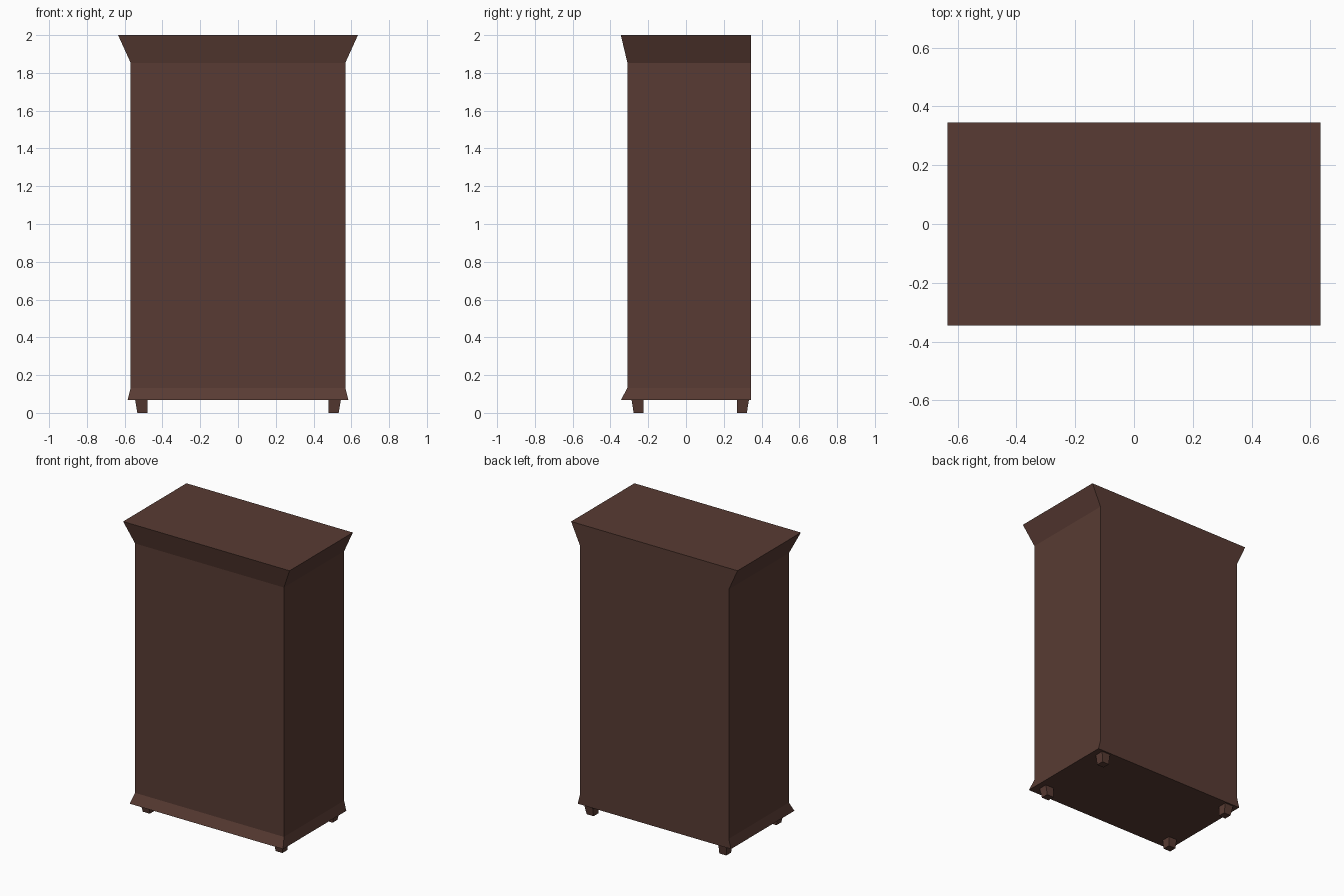
import bpy, bmesh

if "Cube" in bpy.data.objects:
    bpy.data.objects.remove(bpy.data.objects["Cube"])

wood = bpy.data.materials.new("dark brown wood")
wood.diffuse_color = (0.0976, 0.0437, 0.0331, 1)
wood.use_nodes = True
wood.node_tree.nodes["Principled BSDF"].inputs["Base Color"].default_value = wood.diffuse_color


def loft(name, levels, bottom=False, top=False):
    """Stack rectangles (x0, x1, y0, y1, z) from low to high and skin them."""
    bm = bmesh.new()
    rings = []
    for x0, x1, y0, y1, z in levels:
        rings.append([bm.verts.new((x, y, z))
                      for x, y in ((x0, y0), (x1, y0), (x1, y1), (x0, y1))])
    for lo, hi in zip(rings, rings[1:]):
        for i in range(4):
            j = (i + 1) % 4
            bm.faces.new((lo[i], lo[j], hi[j], hi[i]))
    if bottom:
        bm.faces.new(rings[0][::-1])
    if top:
        bm.faces.new(rings[-1])
    mesh = bpy.data.meshes.new(name)
    bm.to_mesh(mesh)
    bm.free()
    mesh.materials.append(wood)
    ob = bpy.data.objects.new(name, mesh)
    bpy.context.collection.objects.link(ob)
    return ob


BACK = 0.345  # flat back plane shared by all carcass parts
floor = (-0.585, 0.585, -0.345, BACK, 0.067)
waist = (-0.568, 0.568, -0.31, BACK, 0.133)
neck = (-0.568, 0.568, -0.31, BACK, 1.853)
crown = (-0.635, 0.635, -0.345, BACK, 2.0)

# Flared plinth, plain carcass, flared cornice
loft("plinth", [floor, waist], bottom=True)
loft("carcass", [waist, neck])
loft("cornice", [neck, crown], top=True)

# Feet: vertical inside, tapered on the outer sides
T = 0.011
for side, sx in (("left", -1), ("right", 1)):
    for row, y0, y1, t0, t1 in (("front", -0.288, -0.225, T, 0),
                                ("back", 0.27, 0.333, 0, T)):
        low = sorted((sx * 0.48, sx * (0.544 - T)))
        high = sorted((sx * 0.48, sx * 0.544))
        loft(f"{row}_{side}_foot",
             [(*low, y0 + t0, y1 - t1, 0), (*high, y0, y1, 0.067)],
             bottom=True)
